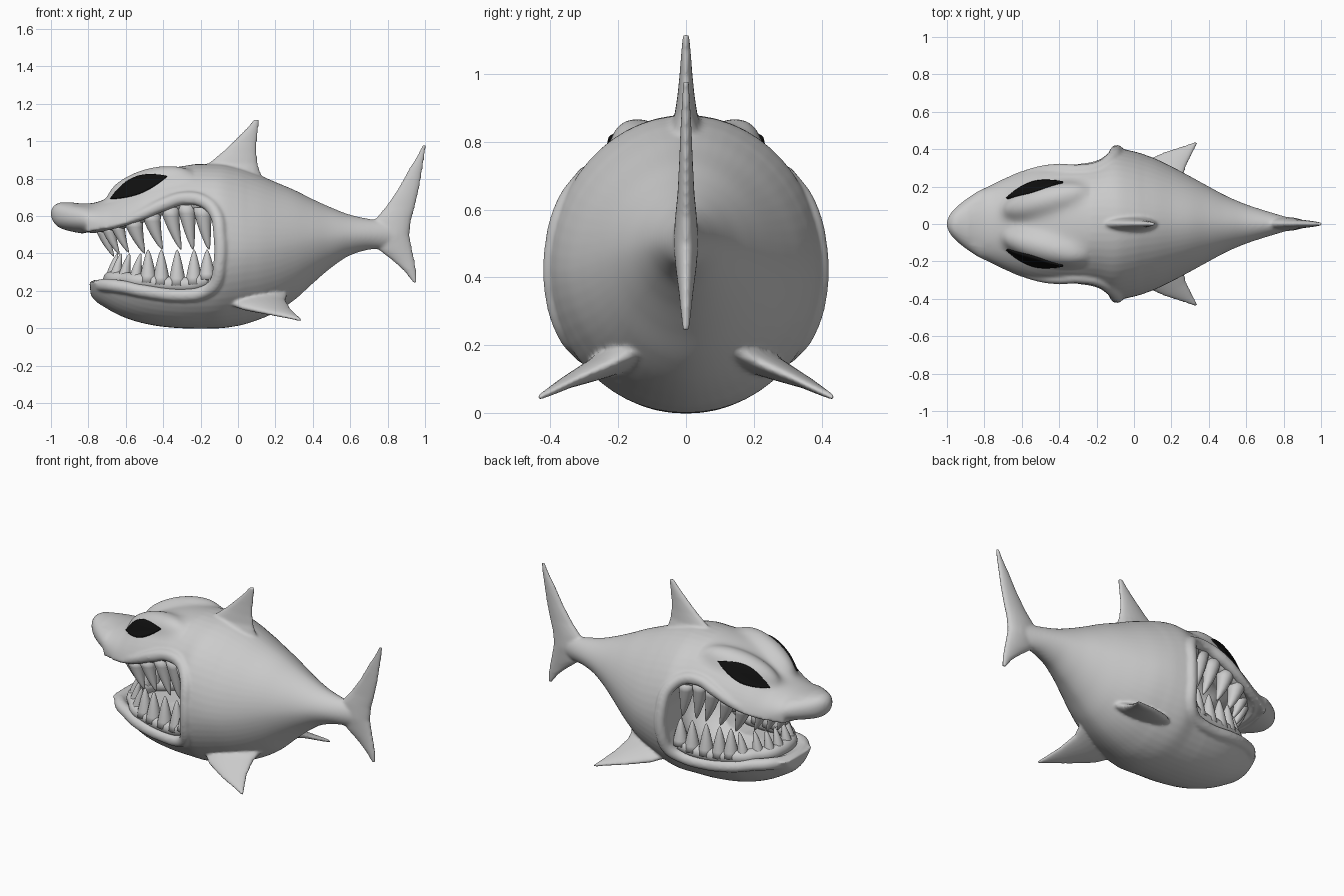
import bpy, bmesh, math
from mathutils import Vector, Matrix
from mathutils.bvhtree import BVHTree

if "Cube" in bpy.data.objects:
    bpy.data.objects.remove(bpy.data.objects["Cube"])

# Body stations: x, top z, bottom z, widest z, half width
ST = [(-1, .63, .595, .612, .015), (-.985, .655, .565, .61, .05), (-.95, .672, .535, .6, .09),
      (-.88, .672, .515, .59, .145), (-.815, .666, .5, .58, .185), (-.79, .667, .18, .56, .195),
      (-.7, .695, .105, .52, .242), (-.6, .755, .055, .48, .295), (-.5, .812, .025, .45, .333),
      (-.4, .848, .008, .44, .35), (-.3, .868, 0, .43, .36), (-.2, .879, -.002, .42, .376),
      (-.1, .878, 0, .42, .405), (0, .86, .013, .42, .388), (.1, .825, .042, .42, .355),
      (.2, .782, .085, .43, .308), (.3, .74, .15, .45, .255), (.4, .69, .24, .47, .2),
      (.5, .645, .325, .485, .147), (.6, .607, .39, .497, .105), (.7, .585, .42, .5, .072),
      (.8, .57, .43, .5, .042), (.88, .55, .45, .5, .02)]


def power(x):
    """Section roundness: fuller head, slimmer rear."""
    return max(1.85, min(2.2, 1.9 - x))


def station(x):
    """Smooth monotone interpolation of the body stations."""
    i = max(0, min(len(ST) - 2, sum(s[0] <= x for s in ST) - 1))

    def slope(j, k):
        d = [(ST[a + 1][k] - ST[a][k]) / (ST[a + 1][0] - ST[a][0])
             for a in (max(j - 1, 0), min(j, len(ST) - 2))]
        return 2 * d[0] * d[1] / (d[0] + d[1]) if d[0] * d[1] > 0 else 0
    h = ST[i + 1][0] - ST[i][0]
    t = (x - ST[i][0]) / h
    return [(2*t**3 - 3*t*t + 1) * ST[i][k] + (t**3 - 2*t*t + t) * h * slope(i, k)
            + (3*t*t - 2*t**3) * ST[i + 1][k] + (t**3 - t*t) * h * slope(i + 1, k)
            for k in range(1, 5)]


def half_width(x, z):
    top, bot, mid, w = station(x)
    f = min(1, abs(z - mid) / ((top - mid) if z > mid else (mid - bot)))
    return w * (1 - f ** power(x)) ** (1 / power(x))


def finish(name, bm):
    bmesh.ops.recalc_face_normals(bm, faces=bm.faces)
    for f in bm.faces:
        f.smooth = True
    me = bpy.data.meshes.new(name)
    bm.to_mesh(me)
    ob = bpy.data.objects.new(name, me)
    bpy.context.collection.objects.link(ob)
    return ob


def loft(bm, rings):
    vs = [[bm.verts.new(p) for p in r] for r in rings]
    n = len(vs[0])
    for a, b in zip(vs, vs[1:]):
        for i in range(n):
            bm.faces.new((a[i], a[(i + 1) % n], b[(i + 1) % n], b[i]))
    bm.faces.new(vs[0])
    bm.faces.new(vs[-1])


def fin(name, sections):
    """Lens-section fin; sections are (leading point, trailing point, half thickness)."""
    span = Vector(sections[-1][0]) - Vector(sections[0][0])
    rings = []
    for a, b, th in sections:
        a, b = Vector(a), Vector(b)
        nrm = (b - a).cross(span).normalized()
        rings.append([(a + b) / 2 + (a - b) / 2 * math.cos(u) + nrm * th * math.sin(u)
                      for u in [math.tau * i / 20 for i in range(20)]])
    bm = bmesh.new()
    loft(bm, rings)
    return finish(name, bm)


def tube(name, pts, r, cyclic=False):
    """Smooth tube through (x, y, z, radius factor) points."""
    cu = bpy.data.curves.new(name, 'CURVE')
    cu.dimensions = '3D'
    cu.bevel_depth, cu.bevel_resolution, cu.use_fill_caps = r, 5, True
    sp = cu.splines.new('BEZIER')
    sp.bezier_points.add(len(pts) - 1)
    sp.use_cyclic_u = cyclic
    for bp, p in zip(sp.bezier_points, pts):
        bp.co, bp.radius = p[:3], p[3]
        bp.handle_left_type = bp.handle_right_type = 'AUTO'
    tmp = bpy.data.objects.new(name + "_path", cu)
    bpy.context.collection.objects.link(tmp)
    bpy.context.view_layer.update()
    bm = bmesh.new()
    bm.from_mesh(bpy.data.meshes.new_from_object(
        tmp.evaluated_get(bpy.context.evaluated_depsgraph_get())))
    bpy.data.objects.remove(tmp)
    bmesh.ops.remove_doubles(bm, verts=bm.verts, dist=1e-5)
    return finish(name, bm)


def ellipsoid(name, loc, rad, rot=Matrix()):
    bm = bmesh.new()
    m = Matrix.Translation(loc) @ rot.to_4x4() @ Matrix.Diagonal((*rad, 1))
    bmesh.ops.create_uvsphere(bm, u_segments=40, v_segments=24, radius=1, matrix=m)
    return finish(name, bm)


def apply_mod(ob, kind, **props):
    m = ob.modifiers.new(kind, kind)
    for k, v in props.items():
        setattr(m, k, v)
    bpy.context.view_layer.objects.active = ob
    bpy.ops.object.modifier_apply(modifier=m.name)


# Body loft
rings = []
for i in range(151):
    x = -1 + 1.88 * i / 150
    top, bot, mid, w = station(x)
    ring = []
    for c, s in [(math.cos(math.tau * k / 56), math.sin(math.tau * k / 56)) for k in range(56)]:
        h = top - mid if s > 0 else mid - bot
        ring.append((x, math.copysign(w * abs(c) ** (2 / power(x)), c),
                     mid + math.copysign(h * abs(s) ** (2 / power(x)), s)))
    rings.append(ring)
bm = bmesh.new()
loft(bm, rings)
body = finish("shark_body", bm)

# Mouth opening and throat
LOWER = [(-.7, .245), (-.6, .235), (-.5, .215), (-.3, .195), (-.2, .21), (-.145, .25)]
UPPER = [(-.12, .35), (-.12, .5), (-.14, .6), (-.2, .66), (-.3, .675), (-.4, .645),
         (-.5, .6), (-.6, .56), (-.7, .535)]
outline = [(-.88, .24), (-.77, .25)] + LOWER + UPPER + [(-.8, .515), (-.88, .49)]
bm = bmesh.new()
loft(bm, [[(x, y, z) for x, z in outline] for y in (-.6, .6)])
for cutter in (finish("mouth_cutter", bm),
               ellipsoid("throat_cutter", (-.28, 0, .43), (.33, .24, .29))):
    apply_mod(body, 'BOOLEAN', object=cutter, operation='DIFFERENCE', solver='EXACT')
    bpy.data.objects.remove(cutter)

# Lip roll around the mouth, thinner towards the snout
side = []
for x, z in LOWER + UPPER:
    x, z = max(-.45 + (x + .45) * 1.07, -.7), .43 + (z - .43) * 1.08
    front = max(0, -.4 - x) / .3 if z > .43 else 0
    side.append((x, half_width(x, z) - .018 - .02 * front, z, 1 - .4 * front))
side = [(-.742, .09, .227, .95)] + side + [(-.76, .12, .527, .5)]
loop = [(-.758, 0, .226, .95)] + side + [(-.78, 0, .525, .5)]
loop += [(x, -y, z, r) for x, y, z, r in side[::-1]]
parts = [tube("lip", loop, .036, True)]

# Brows
for s in (1, -1):
    rot = Matrix.Rotation(s * .24, 4, 'Z') @ Matrix.Rotation(-.27, 4, 'Y')
    parts.append(ellipsoid("brow", (-.47, s * .122, .75), (.25, .092, .108), rot))

# Fins
parts.append(fin("dorsal_fin", [((a, 0, z), (b, 0, z), t) for z, a, b, t in [
    (.76, -.26, .15, .055), (.84, -.215, .118, .05), (.88, -.16, .106, .034),
    (.94, -.088, .1, .025), (1.0, -.025, .102, .019), (1.07, .045, .11, .014),
    (1.118, .086, .114, .01)]]))
parts.append(fin("tail_fin", [((a, 0, z), (b, 0, z), t) for z, a, b, t in [
    (.24, .938, .957, .01), (.3, .893, .955, .016), (.36, .828, .945, .022), (.42, .75, .932, .03),
    (.5, .7, .917, .038), (.58, .73, .927, .032), (.65, .79, .947, .025), (.75, .857, .97, .02),
    (.85, .912, .987, .016), (.93, .962, 1, .012), (.98, .986, 1.005, .01)]]))
for s in (1, -1):
    parts.append(fin("pectoral_fin", [
        ((a, s * b, c), (d, s * e, f), t) for a, b, c, d, e, f, t in [
            (-.12, .2, .16, .27, .14, .19, .05), (.02, .32, .108, .255, .21, .15, .033),
            (.16, .385, .078, .28, .31, .105, .019), (.27, .42, .056, .317, .385, .068, .012),
            (.32, .437, .045, .345, .439, .043, .009)]]))

# Fuse everything into one soft skin
bpy.ops.object.select_all(action='DESELECT')
for p in parts + [body]:
    p.select_set(True)
bpy.context.view_layer.objects.active = body
bpy.ops.object.join()
apply_mod(body, 'REMESH', mode='VOXEL', voxel_size=.0085, use_smooth_shade=True)
apply_mod(body, 'SMOOTH', factor=.5, iterations=4)
# Melt the brows into the head
head = body.vertex_groups.new(name="head")
head.add([v.index for v in body.data.vertices if -.88 < v.co.x < -.24
          and v.co.z > max(.65, .67 + .25 * (v.co.x + .7))], 1, 'REPLACE')
apply_mod(body, 'SMOOTH', factor=.5, iterations=120, vertex_group="head")
apply_mod(body, 'SMOOTH', factor=.5, iterations=3)


# Teeth: curved cones (root, tip, radius), both sides
def teeth(name, items):
    bm = bmesh.new()
    for root, tip, r in items:
        for s in (1, -1):
            a, b = Vector((root[0], s * root[1], root[2])), Vector((tip[0], s * tip[1], tip[2]))
            ctrl = a.lerp(b, .25)
            ctrl.z = (a.z + b.z) / 2
            rings = []
            for t in (0, .2, .4, .6, .8, .93, 1):
                p = a * (1 - t) ** 2 + ctrl * 2 * t * (1 - t) + b * t * t
                rr = r * (1 - t) ** .7 + .002
                rings.append([p + Vector((rr * math.cos(u), rr * math.sin(u), 0))
                              for u in [math.tau * k / 14 for k in range(14)]])
            loft(bm, rings)
    return finish(name, bm)


up = [(-.725, .045, .535), (-.695, .11, .545), (-.645, .16, .555)]
up += [(x, half_width(x, z) - .075, z) for x, z in
       [(-.56, .575), (-.465, .61), (-.365, .645), (-.275, .66), (-.19, .645)]]
low = [(-.675, .04, .26), (-.655, .1, .258), (-.61, .15, .255)]
low += [(x, half_width(x, .25) - .07, z) for x, z in
        [(-.55, .25), (-.48, .245), (-.41, .235), (-.325, .23), (-.235, .235), (-.165, .26)]]
teeth("upper_teeth", [((x, y, z), (x + (.06 if x < -.3 else .035), y - .005,
                                   z - .15 if x < -.6 else .4 + (.02 if x > -.5 else 0)),
                       .038 if x < -.6 else .05) for x, y, z in up])
teeth("lower_teeth", [((x, y, z), (x + (.03 if x < -.5 else 0), y, .4 if x < -.5 else .42),
                       .036 if x < -.5 else .047) for x, y, z in low])

# Gums under the teeth
for name, row, dz in (("upper_gum", up, .015), ("lower_gum", low, .004)):
    row = [(x, y, z + dz, 1) for x, y, z in row]
    tube(name, [(x, -y, z, r) for x, y, z, r in row[::-1]] + row, .042)

# Almond eyes laid on the head
tree = BVHTree.FromObject(body, bpy.context.evaluated_depsgraph_get())
bm = bmesh.new()
grid = []
for i in range(31):
    t = i / 30
    col = []
    for j in range(9):
        o = math.sin(math.pi * t) ** .9 * (-.03 + .088 * j / 8)
        x, z = -.68 + .3 * t - .37 * o, .692 + .12 * t + .93 * o
        hit = tree.ray_cast(Vector((x, 1, z)), Vector((0, -1, 0)))[0]
        col.append(bm.verts.new((x, (hit.y if hit else .15) + .005, z)))
    grid.append(col)
for a, b in zip(grid, grid[1:]):
    for j in range(8):
        bm.faces.new((a[j], b[j], b[j + 1], a[j + 1]))
bmesh.ops.remove_doubles(bm, verts=bm.verts, dist=1e-4)
eyes = finish("eyes", bm)
apply_mod(eyes, 'SOLIDIFY', thickness=.012, offset=0)
apply_mod(eyes, 'MIRROR', use_axis=(False, True, False))
black = bpy.data.materials.new("eye_black")
black.diffuse_color = (.005, .005, .005, 1)
black.use_nodes = True
black.node_tree.nodes["Principled BSDF"].inputs["Base Color"].default_value = black.diffuse_color
eyes.data.materials.append(black)
